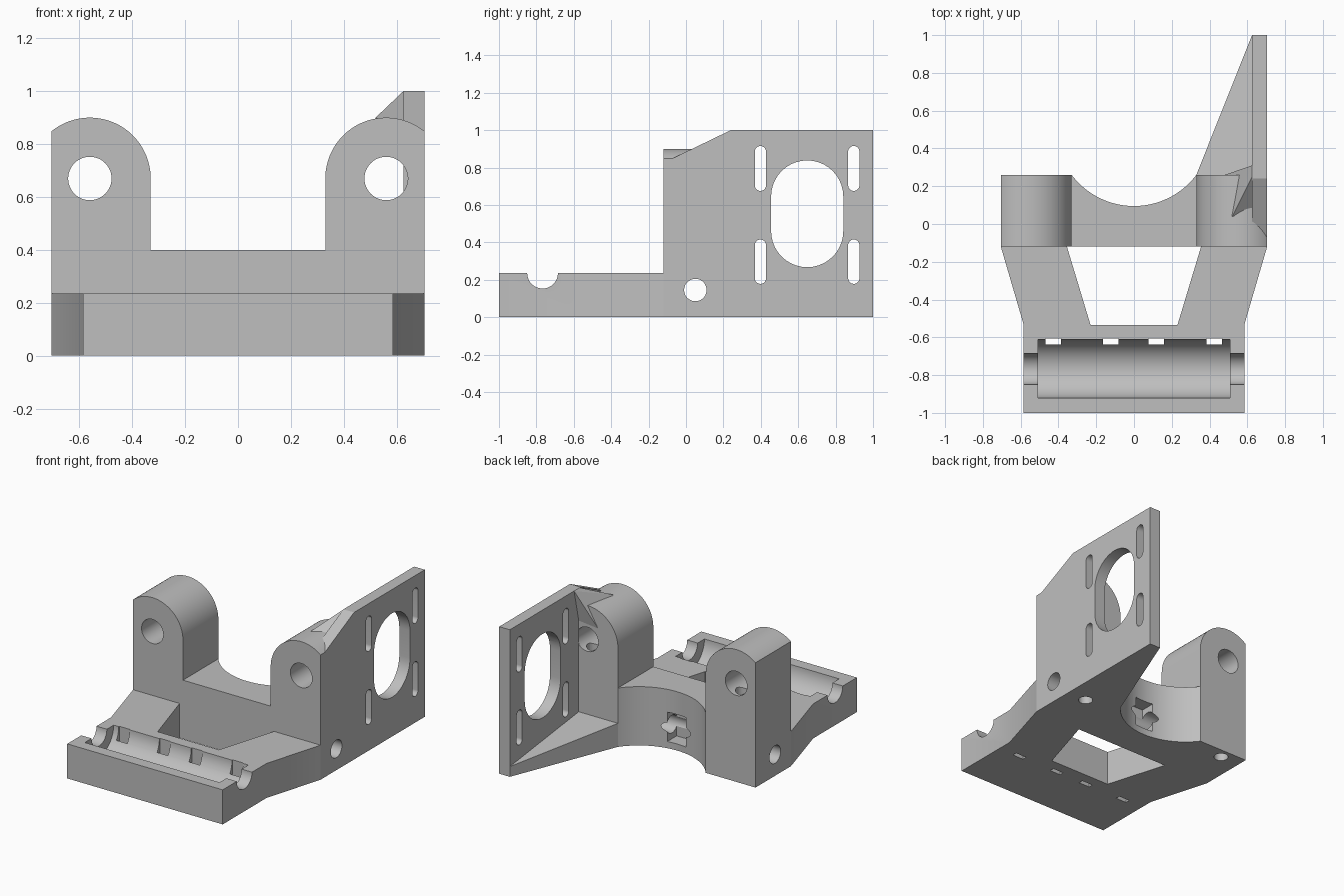
import bpy, bmesh
from math import cos, sin, radians, degrees, acos

old = bpy.data.objects.get("Cube")
if old:
    bpy.data.objects.remove(old, do_unlink=True)

grey = bpy.data.materials.new("plain_grey")
grey.use_nodes = True
COLOUR = (0.52, 0.52, 0.52, 1)
grey.diffuse_color = COLOUR
grey.node_tree.nodes["Principled BSDF"].inputs["Base Color"].default_value = COLOUR


def arc(cx, cy, r, start, end, n=32):
    """Points along an arc, angles in degrees."""
    steps = [radians(start + (end - start) * i / n) for i in range(n + 1)]
    return [(cx + r * cos(t), cy + r * sin(t)) for t in steps]


def circle(cx, cy, r, n=48):
    return arc(cx, cy, r, 0, 360, n)[:-1]


def slot(cx, low, high, r):
    """Upright slot with round ends."""
    return arc(cx, high - r, r, 0, 180, 20) + arc(cx, low + r, r, 180, 360, 20)


def box(a0, a1, b0, b1):
    return [(a0, b0), (a1, b0), (a1, b1), (a0, b1)]


def finish(name, bm):
    bmesh.ops.recalc_face_normals(bm, faces=bm.faces)
    mesh = bpy.data.meshes.new(name)
    bm.to_mesh(mesh)
    bm.free()
    mesh.materials.append(grey)
    obj = bpy.data.objects.new(name, mesh)
    bpy.context.collection.objects.link(obj)
    return obj


def prism(name, profile, axis, lo, hi):
    """Extrude a 2D profile along x, y or z."""
    place = {"x": lambda a, b, d: (d, a, b),
             "y": lambda a, b, d: (a, d, b),
             "z": lambda a, b, d: (a, b, d)}[axis]
    bm = bmesh.new()
    ends = [[bm.verts.new(place(a, b, d)) for a, b in profile] for d in (lo, hi)]
    bm.faces.new(ends[0])
    bm.faces.new(ends[1])
    n = len(profile)
    for i in range(n):
        j = (i + 1) % n
        bm.faces.new((ends[0][i], ends[0][j], ends[1][j], ends[1][i]))
    return finish(name, bm)


def activate(obj):
    bpy.ops.object.select_all(action="DESELECT")
    obj.select_set(True)
    bpy.context.view_layer.objects.active = obj


def cut(obj, profile, axis, lo, hi):
    """Subtract an extruded profile."""
    cutter = prism("cutter", profile, axis, lo, hi)
    cutter.hide_render = True
    mod = obj.modifiers.new("cut", "BOOLEAN")
    mod.operation = "DIFFERENCE"
    mod.solver = "EXACT"
    mod.object = cutter
    activate(obj)
    bpy.ops.object.modifier_apply(modifier=mod.name)
    bpy.data.objects.remove(cutter, do_unlink=True)


HALF = 0.705      # half width of the block
FRONT, BACK = -0.12, 0.26
TX, TZ, TR = 0.56, 0.67, 0.23   # tower centre and radius
DECK = 0.235      # height of the front frame

# Block with two round-topped towers
edge = degrees(acos((HALF - TX) / TR))
half = [(0.33, 0.40)] + arc(TX, TZ, TR, 180, edge, 40) + [(HALF, 0)]
block = prism("tower_block", half + [(-x, z) for x, z in reversed(half)], "y", FRONT, BACK)
cut(block, circle(0, 0.5075, 0.4125, 96), "z", -0.1, 0.6)
for side in (-1, 1):
    cut(block, circle(side * TX, TZ, 0.082), "y", -0.3, 0.4)
    cut(block, circle(side * TX, 0.19, 0.045, 32), "z", -0.1, TZ)
# Cross hole and the pocket where it meets the hollow
cut(block, circle(0.05, 0.145, 0.06), "x", -1, 1)
cut(block, box(-0.07, 0.07, 0.045, 0.245), "y", 0.0, 0.3)

# Front frame: two slanted arms and a bar
side_edge = [(0.585, -1), (0.585, -0.53), (HALF, FRONT)]
frame = prism("front_frame", side_edge + [(-x, y) for x, y in reversed(side_edge)], "z", 0, DECK)
slope = (0.355 - 0.23) / (FRONT + 0.535)
rear_y = FRONT + 0.1
rear_x = 0.355 + 0.1 * slope
cut(frame, [(-0.23, -0.535), (0.23, -0.535), (rear_x, rear_y), (-rear_x, rear_y)], "z", -0.1, 0.4)

# Bearing trough with narrower shaft notches and tie slots
cut(frame, circle(-0.767, DECK, 0.155, 64), "x", -0.507, 0.507)
cut(frame, circle(-0.767, DECK, 0.082), "x", -0.8, 0.8)
for x in (-0.428, -0.122, 0.118, 0.425):
    cut(frame, box(x - 0.041, x + 0.041, -0.637, -0.606), "z", -0.1, 0.4)

# Motor plate
plate = prism("motor_plate", [(0.255, 0), (1, 0), (1, 1), (0.24, 1), (-0.07, 0.85),
                              (-0.07, 0.8), (0.255, 0.8)], "x", 0.625, HALF)
cut(plate, slot(0.648, 0.267, 0.838, 0.193), "x", 0.5, 0.8)
for y in (0.398, 0.897):
    for low, high in ((0.178, 0.415), (0.675, 0.915)):
        cut(plate, slot(y, low, high, 0.03), "x", 0.5, 0.8)


def hull(name, points):
    bm = bmesh.new()
    for p in points:
        bm.verts.new(p)
    bmesh.ops.convex_hull(bm, input=bm.verts)
    bmesh.ops.dissolve_limit(bm, angle_limit=0.01, verts=bm.verts, edges=bm.edges)
    return finish(name, bm)


# Sloping foot that braces the plate
foot = hull("plate_foot", [(0.33, BACK, 0), (0.63, BACK, 0), (0.63, 1, 0), (0.625, 1, 0),
                           (0.33, BACK, 0.16), (0.63, BACK, 0.16),
                           (0.625, 1, 0.07), (0.63, 1, 0.07)])

# Small gusset between the tower top and the plate
gusset = hull("tower_gusset", [(0.52, 0.04, 0.9), (0.48, BACK, 0.765), (0.625, 0.31, 1),
                               (0.625, 0.25, 1), (0.625, BACK, 0.78), (0.625, 0.04, 0.86),
                               (0.52, 0.04, 0.8)])

# Smooth round surfaces, keep edges crisp
for obj in (block, frame, plate):
    activate(obj)
    bpy.ops.object.shade_smooth_by_angle(angle=radians(25))
